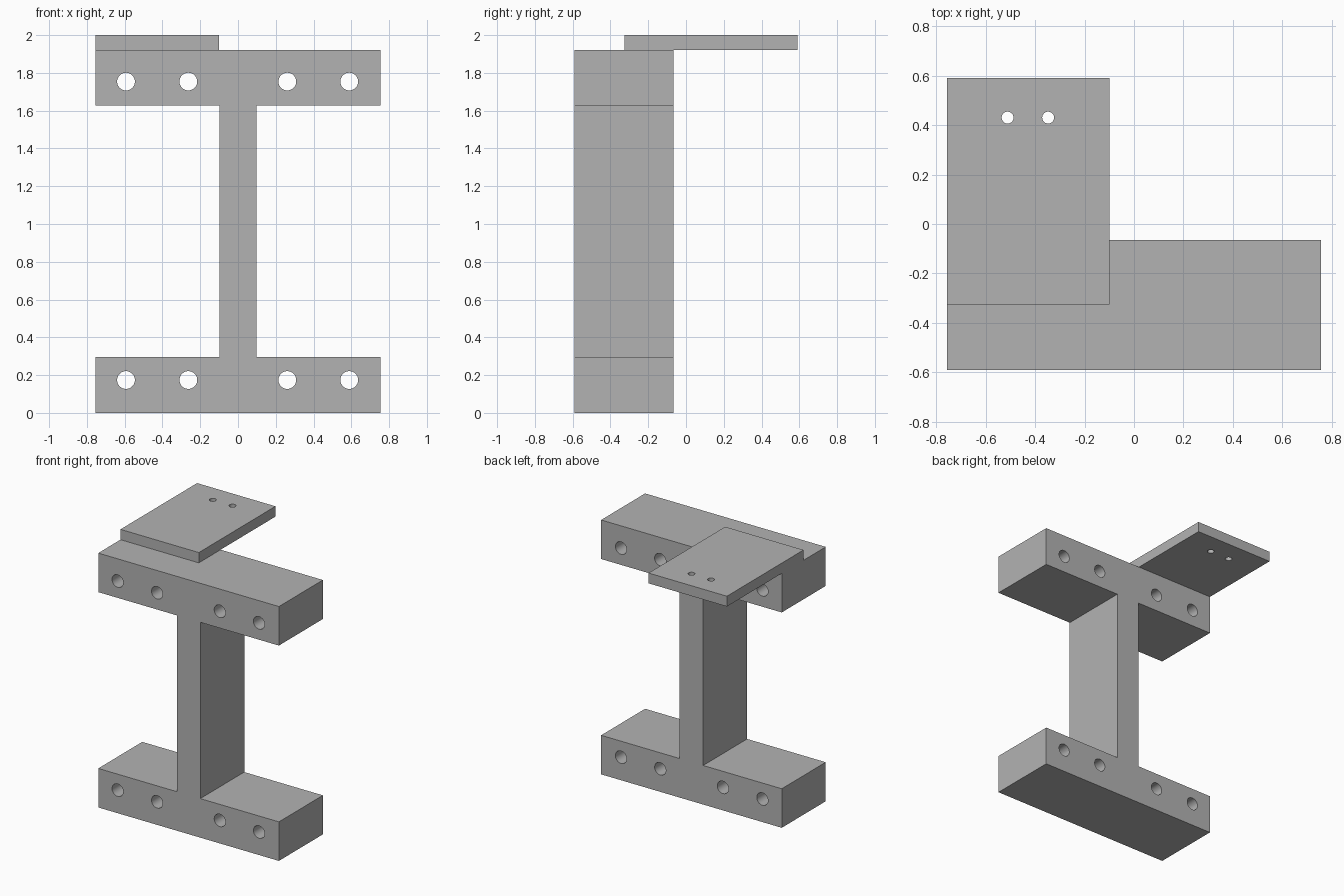
import bpy, bmesh
from math import radians
from mathutils import Matrix, Vector

cube = bpy.data.objects.get("Cube")
if cube:
    bpy.data.objects.remove(cube, do_unlink=True)

grey = bpy.data.materials.new("plain_grey")
grey.use_nodes = True
grey.diffuse_color = (0.45, 0.45, 0.45, 1)
grey.node_tree.nodes["Principled BSDF"].inputs["Base Color"].default_value = (0.45, 0.45, 0.45, 1)


def make_object(name, bm):
    bmesh.ops.recalc_face_normals(bm, faces=bm.faces)
    mesh = bpy.data.meshes.new(name)
    bm.to_mesh(mesh)
    bm.free()
    mesh.materials.append(grey)
    obj = bpy.data.objects.new(name, mesh)
    bpy.context.collection.objects.link(obj)
    return obj


def extrude_profile(name, points, offset):
    bm = bmesh.new()
    face = bm.faces.new([bm.verts.new(p) for p in points])
    result = bmesh.ops.extrude_face_region(bm, geom=[face], use_keep_orig=True)
    verts = [v for v in result["geom"] if isinstance(v, bmesh.types.BMVert)]
    bmesh.ops.translate(bm, verts=verts, vec=Vector(offset))
    return make_object(name, bm)


def drill(obj, centres, radius, depth, rotation):
    """Cut round through-holes at the given centres."""
    bm = bmesh.new()
    for centre in centres:
        bmesh.ops.create_cone(bm, cap_ends=True, segments=40, radius1=radius, radius2=radius,
                              depth=depth, matrix=Matrix.Translation(centre) @ rotation)
    cutter = make_object(obj.name + "_hole_cutter", bm)
    cutter.hide_render = True
    mod = obj.modifiers.new("holes", "BOOLEAN")
    mod.operation = "DIFFERENCE"
    mod.solver = "EXACT"
    mod.object = cutter
    bpy.ops.object.select_all(action="DESELECT")
    obj.select_set(True)
    bpy.context.view_layer.objects.active = obj
    bpy.ops.object.modifier_apply(modifier=mod.name)
    bpy.data.objects.remove(cutter, do_unlink=True)
    bpy.ops.object.shade_smooth_by_angle(angle=radians(30))


# I-shaped bracket: two thick bars joined by an upright web
half_width, half_web = 0.755, 0.098
bar, top = 0.295, 1.922
front, back = -0.59, -0.065
right_side = [(half_width, 0), (half_width, bar), (half_web, bar),
              (half_web, top - bar), (half_width, top - bar), (half_width, top)]
outline = right_side + [(-x, z) for x, z in reversed(right_side)]
bracket = extrude_profile("i_bracket", [(x, front, z) for x, z in outline], (0, back - front, 0))

# Mounting holes through both bars
holes = [(x, (front + back) / 2, z) for x in (-0.593, -0.263, 0.261, 0.589) for z in (0.174, 1.754)]
drill(bracket, holes, 0.047, 1, Matrix.Rotation(radians(90), 4, "X"))

# Flat plate overhanging the back, with two small holes
x0, x1, y0, y1 = -half_width, -0.1, -0.325, 0.59
plate = extrude_profile("top_plate", [(x0, y0, top), (x1, y0, top), (x1, y1, top), (x0, y1, top)],
                        (0, 0, 2 - top))
drill(plate, [(x, 0.43, 1.96) for x in (-0.511, -0.347)], 0.024, 0.4, Matrix.Identity(4))
